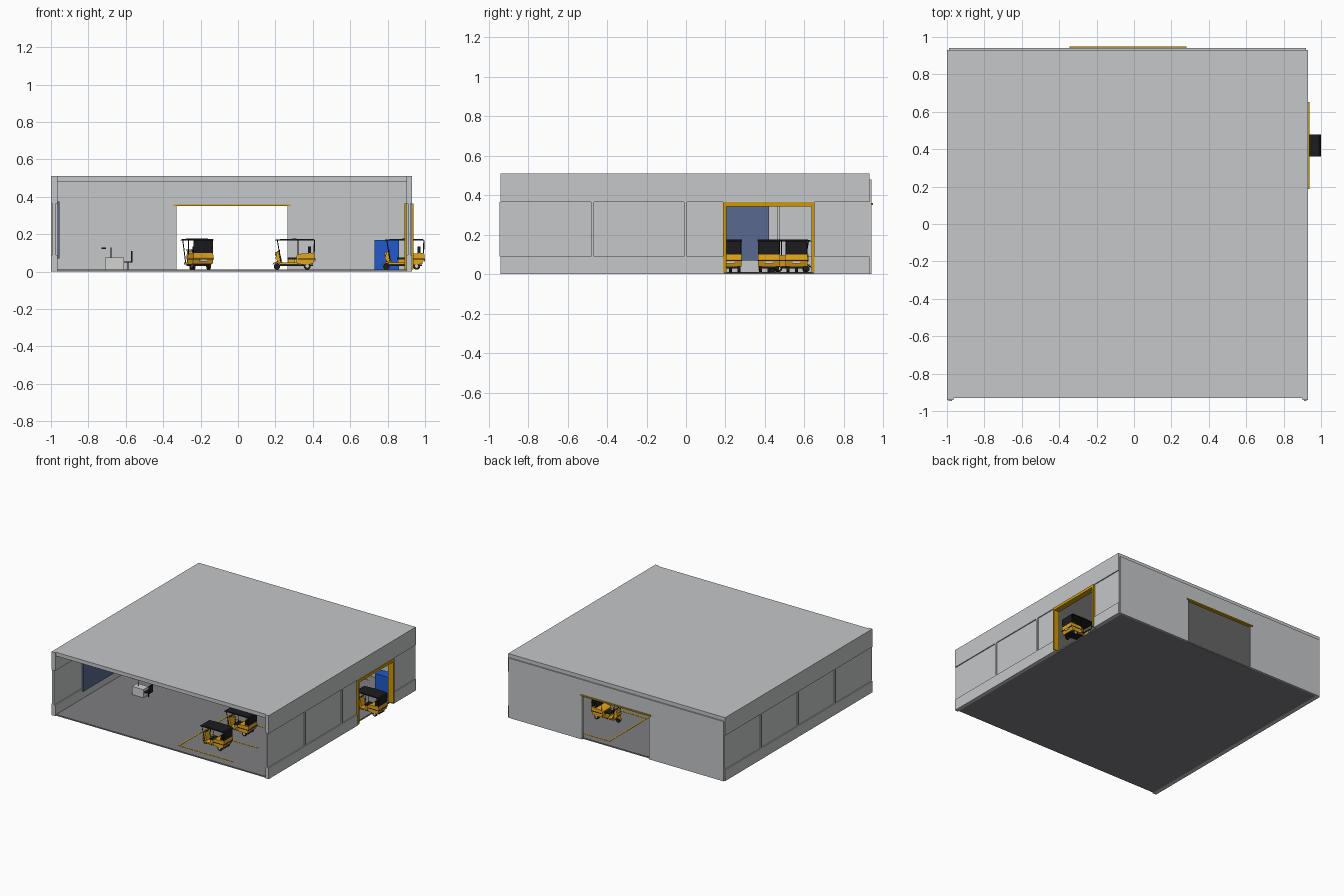
import bpy, bmesh, math
from mathutils import Matrix, Vector


def material(name, r, g, b):
    m = bpy.data.materials.new(name)
    m.diffuse_color = (r, g, b, 1)
    return m


WALL = material("wall grey", 0.56, 0.57, 0.58)
FLOOR = material("floor grey", 0.21, 0.21, 0.225)
AMBER = material("frame amber", 0.60, 0.32, 0.003)
YELLOW = material("body yellow", 0.78, 0.38, 0.01)
BLACK = material("black", 0.012, 0.012, 0.014)
BLUE = material("cabinet blue", 0.015, 0.10, 0.60)
NAVY = material("board blue", 0.10, 0.14, 0.28)
PALE = material("pale grey", 0.65, 0.65, 0.65)


def bm_box(bm, x0, x1, y0, y1, z0, z1, idx=0):
    m = Matrix.Translation(((x0 + x1) / 2, (y0 + y1) / 2, (z0 + z1) / 2))
    m = m @ Matrix.Diagonal((x1 - x0, y1 - y0, z1 - z0, 1))
    r = bmesh.ops.create_cube(bm, size=1, matrix=m)
    for f in {f for v in r["verts"] for f in v.link_faces}:
        f.material_index = idx


def bm_rod(bm, a, b, radius, idx=0, sides=8):
    a, b = Vector(a), Vector(b)
    d = b - a
    m = Matrix.Translation((a + b) / 2) @ d.to_track_quat("Z", "Y").to_matrix().to_4x4()
    r = bmesh.ops.create_cone(bm, cap_ends=True, segments=sides, radius1=radius,
                              radius2=radius, depth=d.length, matrix=m)
    for f in {f for v in r["verts"] for f in v.link_faces}:
        f.material_index = idx


def bm_prism(bm, profile, y0, y1, idx=0):
    """Side profile in x and z, extruded across y."""
    f = bm.faces.new([bm.verts.new((x, y0, z)) for x, z in profile])
    r = bmesh.ops.extrude_face_region(bm, geom=[f])
    new = [e for e in r["geom"] if isinstance(e, bmesh.types.BMVert)]
    bmesh.ops.translate(bm, verts=new, vec=(0, y1 - y0, 0))
    faces = {f for v in new for f in v.link_faces} | {f}
    for f in faces:
        f.material_index = idx
    bmesh.ops.recalc_face_normals(bm, faces=list(faces))


def finish(bm, name, mats):
    me = bpy.data.meshes.new(name)
    bm.to_mesh(me)
    bm.free()
    for m in mats:
        me.materials.append(m)
    return me


def place(me, name, loc=(0, 0, 0), turn=0):
    o = bpy.data.objects.new(name, me)
    o.location = loc
    o.rotation_euler.z = turn
    bpy.context.collection.objects.link(o)
    return o


def boxes(name, mat, *dims):
    bm = bmesh.new()
    for d in dims:
        bm_box(bm, *d)
    return place(finish(bm, name, [mat]), name)


# Floor slab and roof
boxes("floor", FLOOR, (-0.966, 0.901, -0.93, 0.927, 0, 0.01))
boxes("roof", WALL, (-0.967, 0.902, -0.93, 0.93, 0.48, 0.51))

# Back wall with a wide doorway
boxes("back_wall", WALL,
      (-0.99, -0.33, 0.926, 0.94, 0, 0.48),
      (0.265, 0.92, 0.926, 0.94, 0, 0.48),
      (-0.33, 0.265, 0.926, 0.94, 0.352, 0.48))
boxes("back_lintel", AMBER, (-0.345, 0.28, 0.92, 0.948, 0.35, 0.36))


# Side walls: bands and posts with thinner panels set between them
def side_wall(name, x0, x1, door=None):
    lo, hi = -0.94, 0.93
    runs = [(lo, hi)] if not door else [(lo, door[0]), (door[1], hi)]
    parts = [(x0, x1, lo, hi, 0.365, 0.51)]
    panels = []
    for a, b in runs:
        parts.append((x0, x1, a, b, 0, 0.09))
        panels.append((x0 + 0.008, x1 - 0.008, a - (0.005 if a == lo else 0), b, 0.09, 0.365))
        for p in (-0.48, -0.01, 0.46):
            if a < p and p + 0.014 < b:
                parts.append((x0, x1, p, p + 0.014, 0.09, 0.365))
    boxes(name, WALL, *parts)
    boxes(name + "_panels", WALL, *panels)


side_wall("left_wall", -1.0, -0.966)
side_wall("right_wall", 0.901, 0.93, (0.195, 0.645))

# Frame round the side doorway
boxes("side_door_frame", AMBER,
      (0.89, 0.937, 0.188, 0.204, 0.01, 0.365),
      (0.89, 0.937, 0.635, 0.651, 0.01, 0.365),
      (0.89, 0.937, 0.204, 0.635, 0.343, 0.365))

# Painted parking bays
lines = [(0.07, 0.08, -0.86, 0.87, 0.01, 0.012)]
lines += [(0.08, 0.57, y - 0.005, y + 0.005, 0.01, 0.012)
          for y in (-0.855, -0.56, -0.245, 0.07, 0.39, 0.865)]
boxes("parking_lines", AMBER, *lines)

# Wall board, cabinet, desk with lamp, chair
boxes("wall_board", NAVY, (-0.966, -0.955, -0.60, 0.42, 0.07, 0.375))
boxes("cabinet", BLUE, (0.73, 0.86, 0.70, 0.78, 0.01, 0.17))
boxes("desk", PALE, (-0.71, -0.61, -0.33, -0.265, 0.01, 0.075))
boxes("desk_lamp", BLACK,
      (-0.681, -0.677, -0.30, -0.296, 0.075, 0.13),
      (-0.73, -0.705, -0.305, -0.29, 0.122, 0.13))
boxes("chair", BLACK,
      (-0.61, -0.565, -0.32, -0.275, 0.048, 0.055),
      (-0.571, -0.565, -0.32, -0.275, 0.055, 0.11),
      (-0.592, -0.586, -0.30, -0.294, 0.01, 0.048))


# Three-wheeled rickshaw facing -x, standing on its own z = 0
def rickshaw_mesh():
    bm = bmesh.new()
    # underframe and floor pan
    bm_box(bm, -0.075, 0.10, -0.035, 0.035, 0.02, 0.028, 1)
    bm_box(bm, -0.08, 0.03, -0.046, 0.046, 0.028, 0.038, 0)
    # nose, front fender and engine cover
    bm_prism(bm, [(-0.10, 0.06), (-0.09, 0.10), (-0.078, 0.10), (-0.062, 0.035), (-0.08, 0.035)],
             -0.026, 0.026, 0)
    bm_prism(bm, [(-0.118, 0.024), (-0.11, 0.038), (-0.09, 0.043), (-0.07, 0.036), (-0.07, 0.03),
                  (-0.09, 0.036), (-0.106, 0.033)], -0.011, 0.011, 0)
    # rear tub
    bm_prism(bm, [(0.012, 0.036), (0.012, 0.075), (0.03, 0.085), (0.11, 0.09),
                  (0.113, 0.065), (0.10, 0.03), (0.04, 0.028)], -0.056, 0.056, 0)
    # seats
    bm_box(bm, -0.03, 0.005, -0.028, 0.028, 0.038, 0.055, 0)
    bm_box(bm, -0.035, 0.012, -0.03, 0.03, 0.055, 0.066, 1)
    bm_box(bm, 0.075, 0.09, -0.048, 0.048, 0.085, 0.125, 1)
    # trim, number plate, headlamp
    bm_box(bm, 0.02, 0.114, -0.058, 0.058, 0.056, 0.061, 1)
    bm_box(bm, 0.11, 0.115, -0.02, 0.02, 0.045, 0.055, 2)
    bm_rod(bm, (-0.103, 0, 0.085), (-0.088, 0, 0.085), 0.01, 2)
    # canopy with rear curtain
    bm_prism(bm, [(-0.105, 0.156), (-0.098, 0.162), (0.0, 0.166), (0.105, 0.163),
                  (0.113, 0.155)], -0.058, 0.058, 1)
    bm_prism(bm, [(0.103, 0.09), (0.11, 0.09), (0.113, 0.156), (0.106, 0.156)],
             -0.054, 0.054, 1)
    # handlebar and steering fork
    bm_rod(bm, (-0.078, -0.036, 0.106), (-0.078, 0.036, 0.106), 0.003, 1)
    bm_rod(bm, (-0.094, 0, 0.018), (-0.078, 0, 0.106), 0.004, 1)
    for s in (-1, 1):
        # canopy posts, windscreen posts, rear wheels
        bm_rod(bm, (0.02, 0.053 * s, 0.08), (0.02, 0.053 * s, 0.16), 0.0025, 1)
        bm_rod(bm, (-0.07, 0.04 * s, 0.035), (-0.09, 0.05 * s, 0.16), 0.0025, 1)
        bm_rod(bm, (0.07, 0.036 * s, 0.019), (0.07, 0.05 * s, 0.019), 0.019, 1, 16)
        bm_rod(bm, (0.07, 0.05 * s, 0.019), (0.07, 0.052 * s, 0.019), 0.009, 2, 12)
    # front wheel
    bm_rod(bm, (-0.092, -0.007, 0.017), (-0.092, 0.007, 0.017), 0.017, 1, 16)
    return finish(bm, "rickshaw", [YELLOW, BLACK, PALE])


rickshaw = rickshaw_mesh()
for i, y in enumerate((-0.71, -0.40, -0.09, 0.225, 0.56)):
    place(rickshaw, f"parked_rickshaw_{i + 1}", (0.30, y, 0.01))
place(rickshaw, "leaving_rickshaw", (0.885, 0.42, 0.01))
place(rickshaw, "turning_rickshaw", (-0.22, 0.52, 0.01), math.radians(-72))
